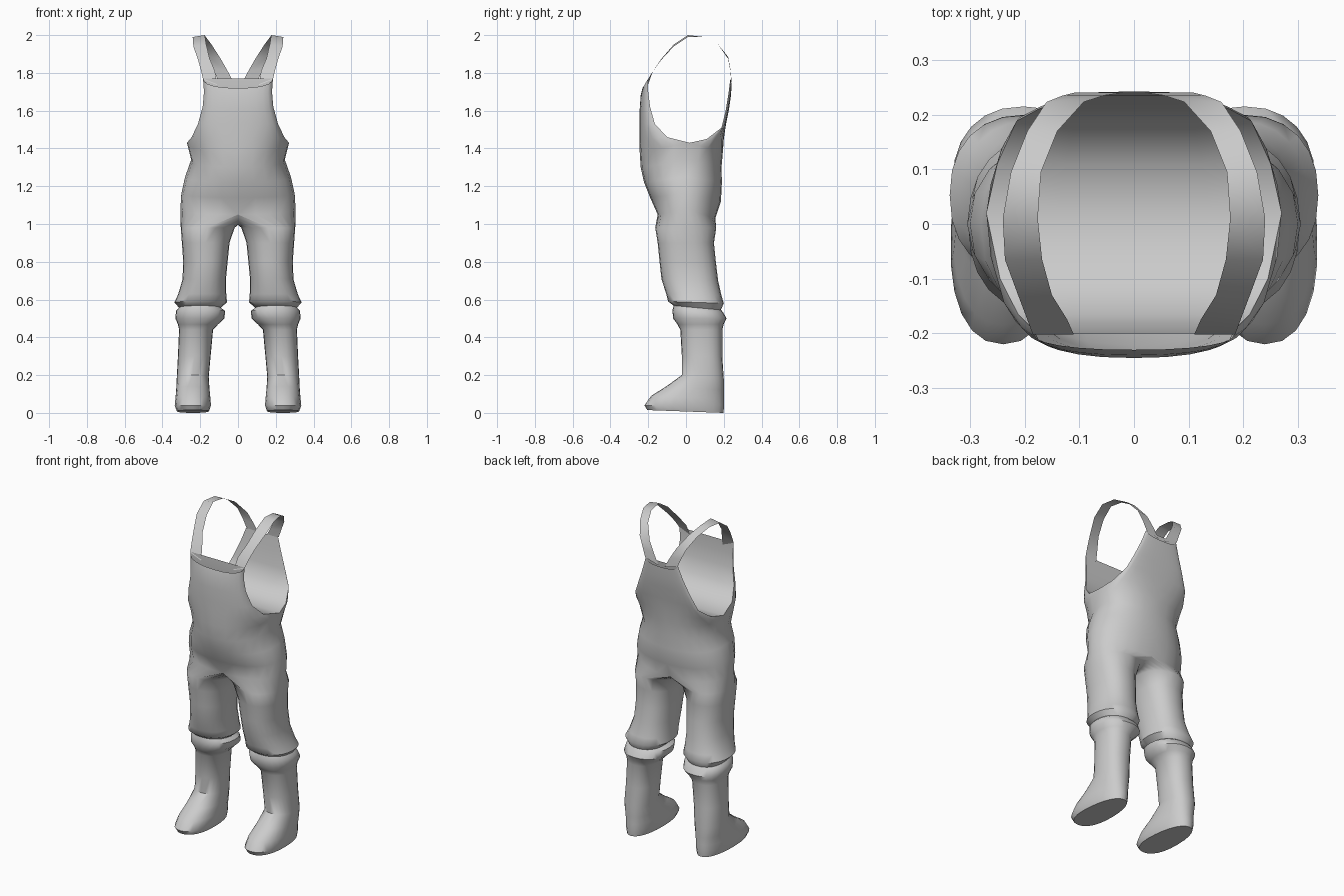
import bpy, bmesh, math

cube = bpy.data.objects.get("Cube")
if cube:
    bpy.data.objects.remove(cube, do_unlink=True)

grey = bpy.data.materials.new("plain grey")
grey.use_nodes = True
grey.diffuse_color = (0.6, 0.6, 0.6, 1)
bsdf = next(n for n in grey.node_tree.nodes if n.type == 'BSDF_PRINCIPLED')
bsdf.inputs["Base Color"].default_value = (0.6, 0.6, 0.6, 1)
bsdf.inputs["Roughness"].default_value = 0.7

N = 6  # segments in a quarter of a ring


def loft(bm, rows, closed=False):
    """Skin a list of vertex rows with quads."""
    for a, b in zip(rows, rows[1:]):
        count = len(a) if closed else len(a) - 1
        for i in range(count):
            j = (i + 1) % len(a)
            bm.faces.new((a[i], a[j], b[j], b[i]))


def finish(bm, name, angle=50):
    """Turn the left half into a mirrored, smooth shaded object."""
    bmesh.ops.recalc_face_normals(bm, faces=bm.faces)
    mesh = bpy.data.meshes.new(name)
    bm.to_mesh(mesh)
    bm.free()
    mesh.materials.append(grey)
    ob = bpy.data.objects.new(name, mesh)
    bpy.context.collection.objects.link(ob)
    mirror = ob.modifiers.new("mirror", 'MIRROR')
    mirror.merge_threshold = 0.0005
    bpy.ops.object.select_all(action='DESELECT')
    ob.select_set(True)
    bpy.context.view_layer.objects.active = ob
    bpy.ops.object.shade_smooth_by_angle(angle=math.radians(angle))
    return ob


def quarter(cy, cz, ex, ey, ez):
    """Curve from the centre line (0, cy, cz) round to the side (ex, ey, ez)."""
    pts = []
    for i in range(N + 1):
        a = math.pi / 2 * i / N
        s, c = math.sin(a) ** 0.88, max(math.cos(a), 0) ** 0.88
        pts.append((ex * s, ey + (cy - ey) * c, cz + (ez - cz) * (i / N) ** 2))
    return pts


# Hips and waist: front y, front z, back y, back z, then side x, y, z
HIPS = [
    (-.150, 1.05, .155, 1.03, .305, .00, 1.08),
    (-.190, 1.14, .185, 1.12, .300, .00, 1.16),
    (-.222, 1.22, .190, 1.22, .280, .00, 1.25),
    (-.240, 1.30, .188, 1.30, .248, .01, 1.34),
    (-.245, 1.38, .195, 1.38, .270, .02, 1.43),
]
# Bib and back panel: centre y, z, then armhole edge x, y, z
BIB = [
    (-.245, 1.45, .245, -.100, 1.46),
    (-.245, 1.53, .212, -.165, 1.53),
    (-.245, 1.61, .187, -.190, 1.62),
    (-.240, 1.68, .180, -.200, 1.70),
    (-.230, 1.72, .185, -.200, 1.77),
]
BACK = [
    (.200, 1.45, .250, .110, 1.45),
    (.212, 1.53, .215, .188, 1.51),
    (.228, 1.61, .175, .210, 1.60),
    (.238, 1.68, .138, .225, 1.69),
    (.242, 1.74, .110, .235, 1.77),
]
# Leg and boot rings: inner x, outer x, front y, back y, front z, back z, heel taper
LEG = [
    (.018, .303, -.163, .160, .980, .980, 0),
    (.045, .297, -.150, .148, .900, .900, 0),
    (.055, .290, -.140, .158, .800, .800, 0),
    (.064, .294, -.130, .170, .710, .700, 0),
    (.062, .318, -.105, .188, .630, .620, 0),
    (.058, .337, -.095, .200, .590, .580, 0),
    (.092, .312, -.065, .185, .568, .545, 0),
    (.068, .328, -.072, .195, .545, .535, 0),
    (.072, .332, -.068, .215, .500, .500, 0),
    (.105, .318, -.045, .200, .468, .470, 0),
    (.132, .312, -.030, .192, .440, .440, 0),
    (.145, .318, -.022, .192, .300, .300, 0),
    (.155, .324, -.022, .200, .200, .180, 0),
    (.150, .328, -.105, .200, .140, .120, .05),
    (.143, .334, -.185, .200, .090, .075, .15),
    (.138, .340, -.220, .202, .040, .040, .2),
    (.150, .328, -.205, .198, .015, .000, .2),
]

# Body, legs and boots in one skin
bm = bmesh.new()
rows = []
for fy, fz, by, bz, ex, ey, ez in HIPS:
    pts = quarter(fy, fz, ex, ey, ez) + quarter(by, bz, ex, ey, ez)[-2::-1]
    rows.append([bm.verts.new(p) for p in pts])
loft(bm, rows)
loft(bm, [rows[-1][:N + 1]] + [[bm.verts.new(p) for p in quarter(*r)] for r in BIB])
loft(bm, [rows[-1][:N - 1:-1]] + [[bm.verts.new(p) for p in quarter(*r)] for r in BACK])

# Crotch seam closes the top ring of the leg
fy, fz, by, bz = HIPS[0][:4]
seam = []
for i in range(1, 2 * N):
    t = i / (2 * N)
    seam.append(bm.verts.new((0, by + (fy - by) * t,
                              bz + (fz - bz) * t - .045 * math.sin(math.pi * t))))
rings = [rows[0] + seam]
for x0, x1, yf, yb, zf, zb, taper in LEG:
    ring = []
    for i in range(4 * N):
        a = math.pi * 2 * i / (4 * N)
        s, c = math.sin(a), math.cos(a)
        sx = math.copysign(abs(s) ** 0.88, s)
        cc = math.copysign(abs(c) ** 0.88, c)
        t = (1 - cc) / 2
        x = (x0 + x1) / 2 + (x1 - x0) / 2 * sx * (1 - taper * (t - .25))
        ring.append(bm.verts.new((x, yf + (yb - yf) * t, zf + (zb - zf) * t)))
    rings.append(ring)
loft(bm, rings, closed=True)
bm.faces.new(rings[-1])
finish(bm, "overalls")

# Inner lining spans between the two armholes
bm = bmesh.new()
edge = [r[2:] for r in reversed(BIB)] + [HIPS[-1][4:]] + [r[2:] for r in BACK]
loft(bm, [[bm.verts.new((x * k, y, z)) for k in (0, .5, 1)] for x, y, z in edge])
finish(bm, "lining")

# Shoulder straps: inner x, outer x, y, inner z, outer z from back to front
STRAP = [
    (.020, .110, .240, 1.745, 1.77),
    (.055, .130, .235, 1.81, 1.82),
    (.092, .160, .223, 1.875, 1.885),
    (.140, .195, .170, 1.95, 1.95),
    (.170, .225, .095, 1.99, 1.99),
    (.176, .240, .010, 2.00, 1.99),
    (.168, .236, -.065, 1.95, 1.94),
    (.150, .212, -.130, 1.875, 1.87),
    (.122, .195, -.175, 1.81, 1.81),
    (.110, .185, -.202, 1.735, 1.765),
]
bm = bmesh.new()
loft(bm, [[bm.verts.new((xi, y, zi)), bm.verts.new((xo, y, zo))]
          for xi, xo, y, zi, zo in STRAP])
finish(bm, "shoulder_straps")
